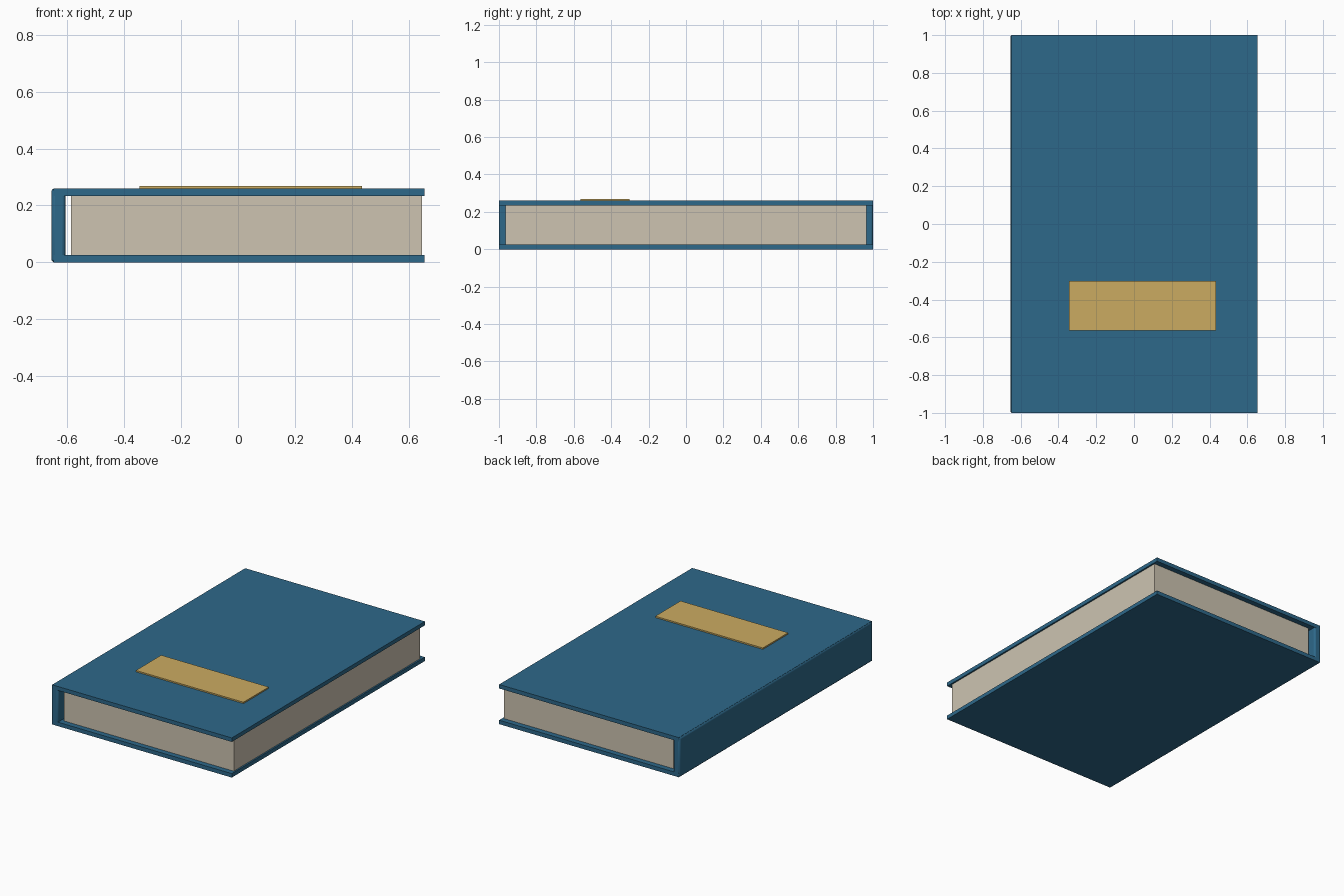
import bpy
import bmesh
import math

default = bpy.data.objects.get("Cube")
if default:
    bpy.data.objects.remove(default, do_unlink=True)


def material(name, rgb):
    mat = bpy.data.materials.new(name)
    mat.use_nodes = True
    mat.diffuse_color = (*rgb, 1)
    mat.node_tree.nodes["Principled BSDF"].inputs["Base Color"].default_value = (*rgb, 1)
    return mat


def block(name, low, high, mat):
    """Box spanning two opposite corners."""
    mesh = bpy.data.meshes.new(name)
    bm = bmesh.new()
    bmesh.ops.create_cube(bm, size=1)
    for v in bm.verts:
        v.co = [(a + b) / 2 + c * (b - a) for a, b, c in zip(low, high, v.co)]
    bm.to_mesh(mesh)
    bm.free()
    mesh.materials.append(mat)
    obj = bpy.data.objects.new(name, mesh)
    bpy.context.collection.objects.link(obj)
    return obj


blue = material("blue cloth", (0.027, 0.14, 0.255))
cream = material("cream paper", (0.61, 0.55, 0.44))
gold = material("gold label", (0.6, 0.41, 0.12))

HALF_X, HEIGHT, BOARD = 0.655, 0.26, 0.026

# Cover boards
for name, z in (("back_cover", 0), ("front_cover", HEIGHT - BOARD)):
    block(name, (-0.648, -1, z), (HALF_X, 1, z + BOARD), blue)

# Rounded spine along the left edge, with an open gap before the pages
spine = block("spine", (-HALF_X, -1, 0), (-0.606, 1, HEIGHT), blue)
bevel = spine.modifiers.new("rounded_edges", "BEVEL")
bevel.width = 0.012
bevel.segments = 3
bpy.context.view_layer.objects.active = spine
spine.select_set(True)
bpy.ops.object.shade_smooth_by_angle(angle=math.radians(35))

# Page block, set in from the cover edges
block("pages", (-0.586, -0.965, BOARD), (0.645, 0.965, HEIGHT - BOARD), cream)

# Label plate on the front cover
block("cover_label", (-0.345, -0.565, HEIGHT - 0.001), (0.435, -0.303, HEIGHT + 0.009), gold)
